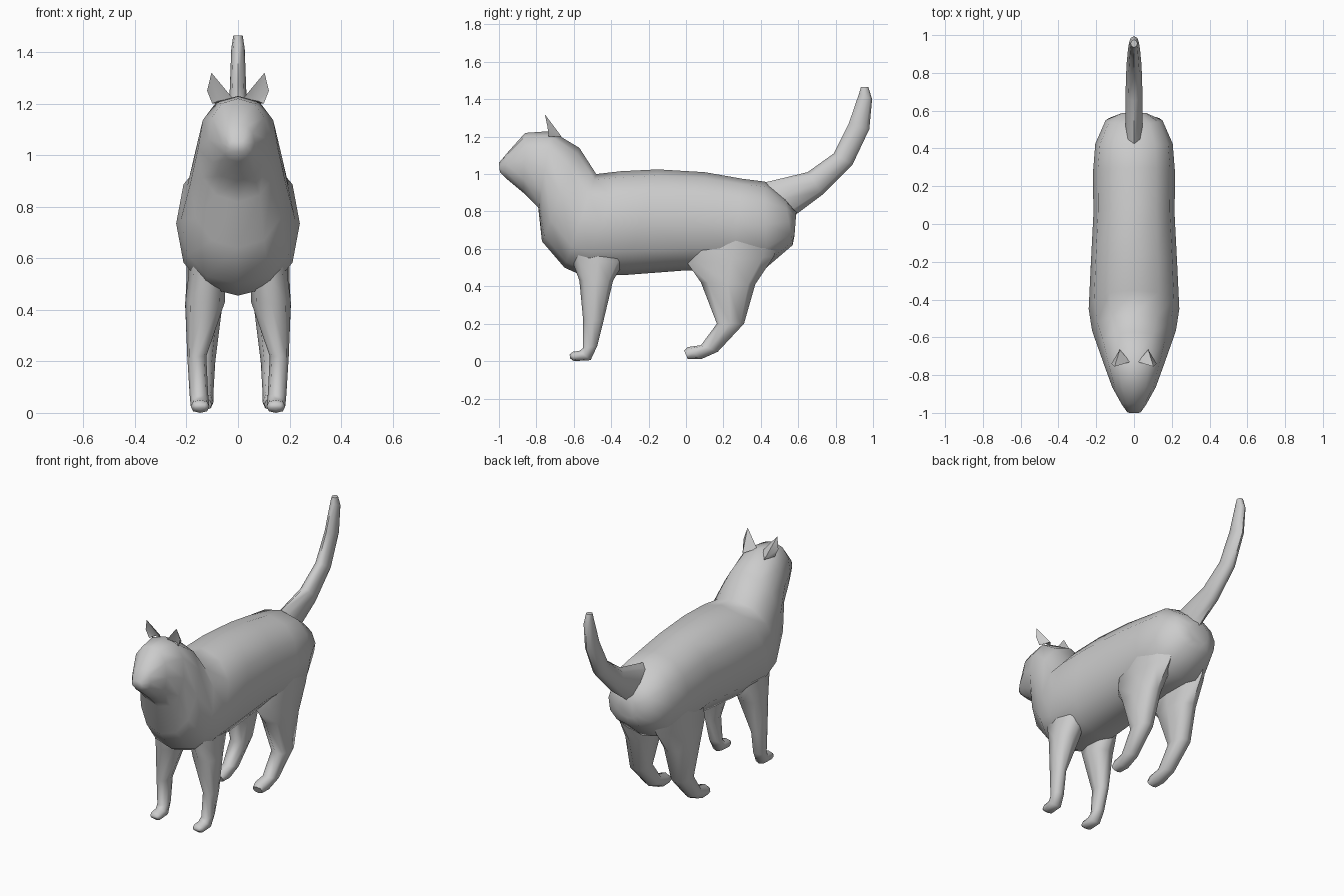
import bpy
import bmesh
import math
from mathutils import Vector

cube = bpy.data.objects.get("Cube")
if cube:
    bpy.data.objects.remove(cube, do_unlink=True)

grey = bpy.data.materials.new("soft grey")
grey.use_nodes = True
grey.diffuse_color = (0.6, 0.6, 0.6, 1)
grey.node_tree.nodes["Principled BSDF"].inputs["Base Color"].default_value = (0.6, 0.6, 0.6, 1)


def finish(name, bm, mirrored=False, angle=65):
    bmesh.ops.recalc_face_normals(bm, faces=bm.faces)
    mesh = bpy.data.meshes.new(name)
    bm.to_mesh(mesh)
    bm.free()
    mesh.materials.append(grey)
    obj = bpy.data.objects.new(name, mesh)
    bpy.context.collection.objects.link(obj)
    if mirrored:
        obj.modifiers.new("Mirror", 'MIRROR').use_mirror_merge = False
    bpy.ops.object.select_all(action='DESELECT')
    obj.select_set(True)
    bpy.context.view_layer.objects.active = obj
    bpy.ops.object.shade_smooth_by_angle(angle=math.radians(angle))
    return obj


def loft(name, rings, sides, mirrored=False, square=1.0):
    """Each ring spans two (y, z) profile points and has a centre x and half width."""
    bm = bmesh.new()
    loops = []
    for (ay, az), (by, bz), cx, w in rings:
        a, b = Vector((cx, ay, az)), Vector((cx, by, bz))
        loop = []
        for i in range(sides):
            t = math.tau * i / sides
            c, s = math.cos(t), math.sin(t)
            c = math.copysign(abs(c) ** square, c)
            s = math.copysign(abs(s) ** square, s)
            loop.append(bm.verts.new((a + b) / 2 + (a - b) / 2 * c + Vector((w * s, 0, 0))))
        loops.append(loop)
    for lo, hi in zip(loops, loops[1:]):
        for i in range(sides):
            j = (i + 1) % sides
            bm.faces.new((lo[i], lo[j], hi[j], hi[i]))
    bm.faces.new(loops[0])
    bm.faces.new(loops[-1])
    return finish(name, bm, mirrored)


# Head, neck and torso: nose to rump, top point then bottom point
loft("head_and_body", [
    ((-1.0, 1.06), (-0.995, 1.01), 0, 0.035),
    ((-0.95, 1.12), (-0.96, 0.975), 0, 0.065),
    ((-0.86, 1.22), (-0.87, 0.90), 0, 0.115),
    ((-0.72, 1.23), (-0.79, 0.82), 0, 0.155),
    ((-0.57, 1.14), (-0.77, 0.64), 0, 0.185),
    ((-0.48, 1.0), (-0.65, 0.50), 0, 0.222),
    ((-0.35, 1.015), (-0.55, 0.455), 0, 0.24),
    ((-0.15, 1.025), (-0.33, 0.46), 0, 0.23),
    ((0.1, 1.01), (0.0, 0.485), 0, 0.215),
    ((0.3, 0.975), (0.25, 0.49), 0, 0.217),
    ((0.42, 0.96), (0.43, 0.50), 0, 0.205),
    ((0.53, 0.87), (0.57, 0.62), 0, 0.15),
    ((0.59, 0.80), (0.58, 0.67), 0, 0.07),
], 12, square=0.88)

# Tail
loft("tail", [
    ((0.40, 0.95), (0.57, 0.77), 0, 0.045),
    ((0.65, 1.01), (0.73, 0.89), 0, 0.045),
    ((0.79, 1.11), (0.89, 1.05), 0, 0.04),
    ((0.87, 1.27), (0.98, 1.24), 0, 0.032),
    ((0.925, 1.43), (0.995, 1.40), 0, 0.026),
    ((0.935, 1.465), (0.975, 1.465), 0, 0.018),
], 8)

# Front legs: front point then back point, shoulder to toes
loft("front_legs", [
    ((-0.62, 0.66), (-0.34, 0.66), 0.12, 0.07),
    ((-0.61, 0.54), (-0.33, 0.53), 0.12, 0.072),
    ((-0.57, 0.43), (-0.39, 0.43), 0.128, 0.077),
    ((-0.55, 0.22), (-0.44, 0.22), 0.16, 0.037),
    ((-0.55, 0.07), (-0.475, 0.08), 0.152, 0.036),
    ((-0.57, 0.055), (-0.51, 0.005), 0.148, 0.036),
    ((-0.605, 0.05), (-0.60, 0.0), 0.147, 0.036),
    ((-0.622, 0.035), (-0.62, 0.015), 0.147, 0.024),
], 8, True, 0.85)

# Hind legs: thigh to toes
loft("hind_legs", [
    ((0.04, 0.68), (0.52, 0.72), 0.12, 0.08),
    ((0.01, 0.52), (0.47, 0.56), 0.122, 0.077),
    ((0.08, 0.42), (0.37, 0.41), 0.133, 0.072),
    ((0.165, 0.20), (0.31, 0.20), 0.142, 0.054),
    ((0.08, 0.085), (0.17, 0.05), 0.138, 0.042),
    ((0.01, 0.075), (0.08, 0.01), 0.135, 0.04),
    ((-0.01, 0.055), (0.01, 0.01), 0.135, 0.033),
], 8, True, 0.85)

# Ears: pointed shells with a hollow front
bm = bmesh.new()
tip, inner, outer, flare, back, hollow = [bm.verts.new(p) for p in (
    (0.103, -0.755, 1.32), (0.02, -0.73, 1.22), (0.10, -0.735, 1.20),
    (0.12, -0.74, 1.25), (0.075, -0.665, 1.20), (0.078, -0.712, 1.21))]
for face in ((tip, inner, hollow), (tip, hollow, flare), (hollow, outer, flare),
             (tip, back, inner), (tip, flare, back), (flare, outer, back),
             (inner, back, hollow), (back, outer, hollow)):
    bm.faces.new(face)
finish("ears", bm, True, 50)
